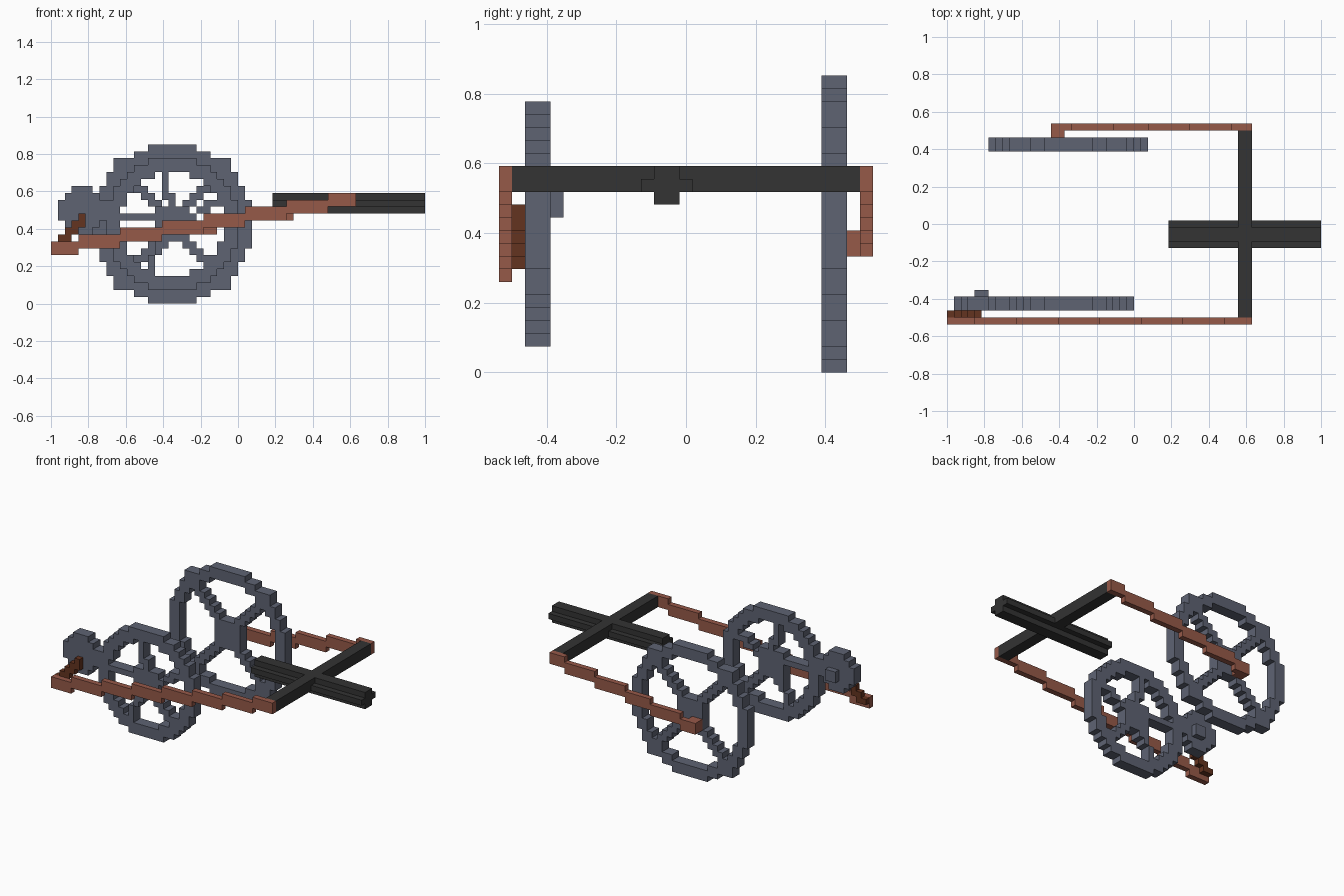
import bpy, bmesh, math
from mathutils import Vector

if "Cube" in bpy.data.objects:
    bpy.data.objects.remove(bpy.data.objects["Cube"], do_unlink=True)

V = 1 / 27                               # edge of one block
ORIGIN = Vector((-1.0, -14.5 * V, 0.0))  # corner of the block grid


def material(name, rgb):
    m = bpy.data.materials.new(name)
    m.use_nodes = True
    m.diffuse_color = (*rgb, 1)
    bsdf = m.node_tree.nodes["Principled BSDF"]
    bsdf.inputs["Base Color"].default_value = (*rgb, 1)
    bsdf.inputs["Roughness"].default_value = 0.8
    return m


STEEL = material("blue grey steel", (0.112, 0.125, 0.171))
RED = material("red brown wood", (0.305, 0.100, 0.066))
BROWN = material("dark brown", (0.127, 0.033, 0.014))
BLACK = material("charcoal", (0.033, 0.033, 0.033))


def prism(name, cells, start, stop, mat, axis="y"):
    """Extrude a flat set of block cells along an axis, as one clean mesh."""
    def point(a, b, t):
        p = Vector((a, t, b)) if axis == "y" else Vector((t, a, b))
        return ORIGIN + p * V

    bm = bmesh.new()
    verts = {}
    for a, b in sorted(cells):
        corners = []
        for c in ((a, b), (a + 1, b), (a + 1, b + 1), (a, b + 1)):
            if c not in verts:
                verts[c] = bm.verts.new(point(*c, start))
            corners.append(verts[c])
        bm.faces.new(corners)
    base = list(bm.faces)
    res = bmesh.ops.extrude_face_region(bm, geom=base, use_keep_orig=True)
    moved = [g for g in res["geom"] if isinstance(g, bmesh.types.BMVert)]
    step = point(0, 0, stop) - point(0, 0, start)
    bmesh.ops.translate(bm, verts=moved, vec=step)
    bmesh.ops.recalc_face_normals(bm, faces=bm.faces)
    me = bpy.data.meshes.new(name)
    bm.to_mesh(me)
    bm.free()
    me.materials.append(mat)
    ob = bpy.data.objects.new(name, me)
    bpy.context.collection.objects.link(ob)
    return ob


def rect(a0, a1, b0, b1):
    return {(a, b) for a in range(a0, a1) for b in range(b0, b1)}


def disc(ca, cb, r):
    n = int(r) + 1
    return {(ca + x, cb + y) for x in range(-n, n + 1) for y in range(-n, n + 1)
            if x * x + y * y <= r * r}


def arm(i0, i1, k0, k1):
    """Stepped bar, two blocks high, rising evenly from k0 to k1."""
    cells = set()
    for i in range(i0, i1 + 1):
        k = k0 + math.floor((k1 - k0) * (i - i0) / (i1 - i0) + 0.5)
        cells |= {(i, k), (i, k + 1)}
    return cells


# Shared wheel centre
CX, CZ = 17, 11
hub = rect(CX - 2, CX + 3, CZ - 2, CZ + 3)

# Large back wheel: rim, hub and four diagonal stepped spokes
big = (disc(CX, CZ, 11.5) - disc(CX, CZ, 9.5)) | hub
for d in range(2, 9):
    for sx in (-1, 1):
        for sz in (-1, 1):
            big |= {(CX + sx * d, CZ + sz * d), (CX + sx * d, CZ + sz * (d + 1))}
prism("back_wheel", big, 25, 27, STEEL)

# Smaller front wheel: rim, hub and five thin spokes
small = (disc(CX, CZ, 9.5) - disc(CX, CZ, 7.6)) | hub
for s in range(5):
    ang = math.radians(97 + 72 * s)
    for t in range(4, 17):
        small.add((CX + round(t / 2 * math.cos(ang)), CZ + round(t / 2 * math.sin(ang))))
prism("front_wheel", small, 2, 4, STEEL)

# Small round gear beside the front wheel, with its inner stub
prism("small_gear", disc(4, 13, 3.3), 2, 4, STEEL)
prism("gear_stub", rect(4, 6, 12, 14), 4, 5, STEEL)

# Stepped side arms and the peg joining the back arm to its wheel
prism("front_arm", arm(0, 43, 7, 14), 0, 1, RED)
prism("back_arm", arm(15, 43, 9, 14), 28, 29, RED)
prism("back_arm_peg", rect(15, 17, 9, 11), 27, 28, RED)

# Dark crank running diagonally from the front arm to the small gear
crank = {(i, k) for i in range(5) for k in (7 + i, 8 + i) if k >= 8}
prism("crank", crank, 1, 2, BROWN)

# Cross axle between the arms
prism("cross_axle", rect(42, 44, 14, 16), 1, 28, BLACK)

# Long shaft with a plus-shaped section
prism("shaft", rect(11, 15, 14, 15) | rect(12, 14, 13, 16), 32, 54, BLACK, axis="x")
